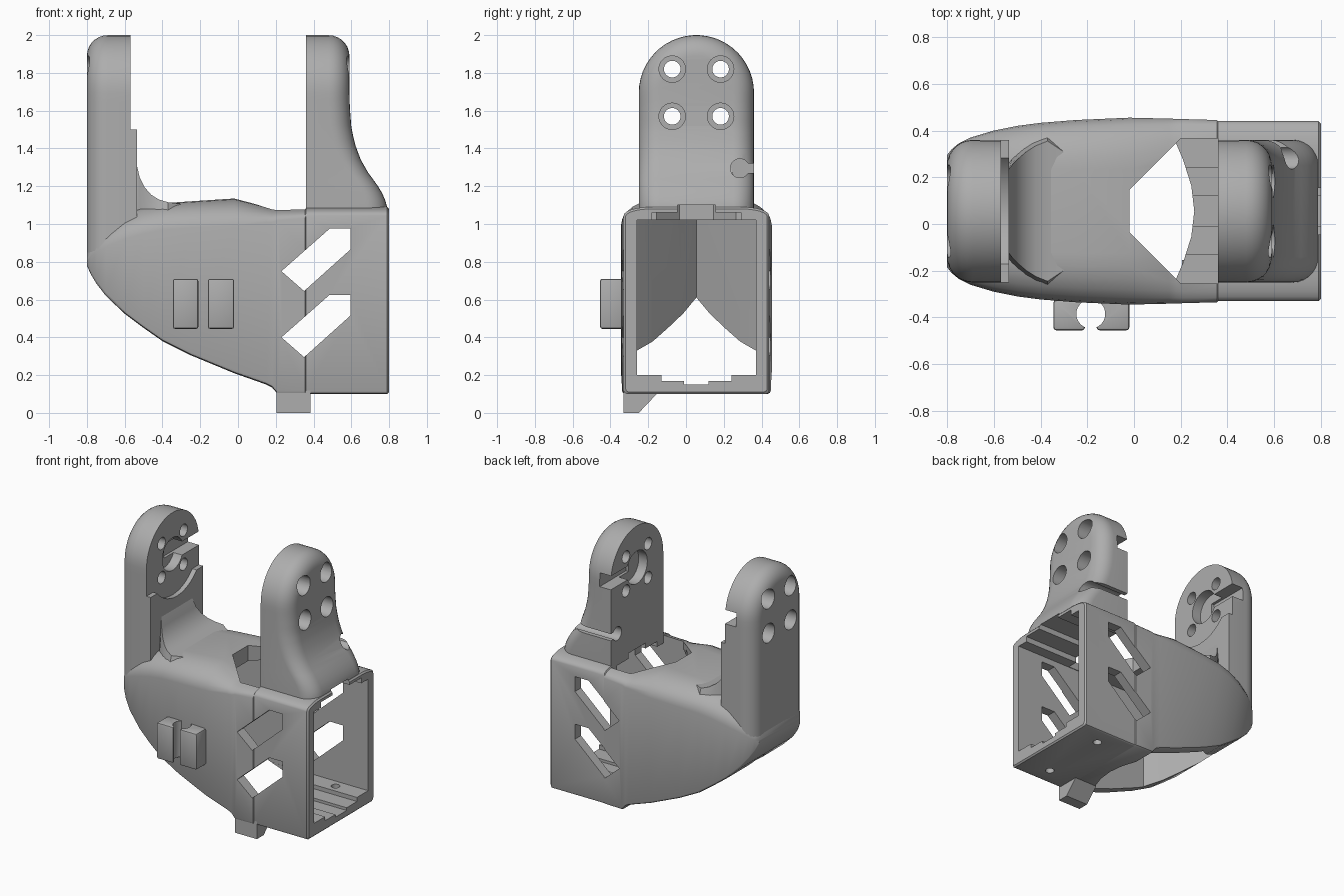
import bpy, bmesh, math

if "Cube" in bpy.data.objects:
    bpy.data.objects.remove(bpy.data.objects["Cube"])

CY = 0.055  # mid plane of the bracket in y
grey = bpy.data.materials.new("plain grey")
grey.diffuse_color = (0.42, 0.42, 0.42, 1)
grey.use_nodes = True
grey.node_tree.nodes["Principled BSDF"].inputs["Base Color"].default_value = grey.diffuse_color


def make(name, bm):
    bmesh.ops.recalc_face_normals(bm, faces=bm.faces[:])
    me = bpy.data.meshes.new(name)
    bm.to_mesh(me)
    bm.free()
    me.materials.append(grey)
    ob = bpy.data.objects.new(name, me)
    bpy.context.collection.objects.link(ob)
    return ob


def prism(name, pts, axis, a, b):
    """Extrude a 2D outline along an axis from a to b."""
    bm = bmesh.new()
    put = {"x": lambda u, v, t: (t, u, v), "y": lambda u, v, t: (u, t, v),
           "z": lambda u, v, t: (u, v, t)}[axis]
    lo, hi = [[bm.verts.new(put(u, v, t)) for u, v in pts] for t in (a, b)]
    bm.faces.new(lo)
    bm.faces.new(hi)
    n = len(pts)
    for i in range(n):
        j = (i + 1) % n
        bm.faces.new((lo[i], lo[j], hi[j], hi[i]))
    return make(name, bm)


def box(name, x, y, z):
    return prism(name, [(x[0], y[0]), (x[1], y[0]), (x[1], y[1]), (x[0], y[1])], "z", *z)


def circle(u, v, r, n=32):
    return [(u + r * math.cos(2 * math.pi * i / n), v + r * math.sin(2 * math.pi * i / n))
            for i in range(n)]


def loft(name, rings):
    """Skin mirror-symmetric rings and close both ends with cross strips."""
    bm = bmesh.new()
    vs = [[bm.verts.new(p) for p in r] for r in rings]
    n = len(rings[0])
    for a, b in zip(vs, vs[1:]):
        for i in range(n):
            j = (i + 1) % n
            bm.faces.new((a[i], a[j], b[j], b[i]))
    for r in (vs[0], vs[-1]):
        for i in range(n // 2 - 1):
            bm.faces.new((r[i], r[i + 1], r[n - 2 - i], r[n - 1 - i]))
    return make(name, bm)


def cut(ob, *cutters):
    for c in cutters:
        m = ob.modifiers.new("cut", "BOOLEAN")
        m.operation, m.solver, m.object = "DIFFERENCE", "EXACT", c
        bpy.context.view_layer.objects.active = ob
        bpy.ops.object.modifier_apply(modifier=m.name)


def interp(table, z):
    for (z0, x0), (z1, x1) in zip(table, table[1:]):
        if z <= z1:
            return x0 + (x1 - x0) * max(0, (z - z0) / (z1 - z0))
    return table[-1][1]


# Body shell: x, half width, bottom, shoulder start, top, shoulder width
stations = [
    (-0.80, 0.24, 0.78, 0.81, 0.86, 0.08), (-0.78, 0.265, 0.735, 0.83, 0.89, 0.09),
    (-0.75, 0.29, 0.685, 0.85, 0.93, 0.10), (-0.70, 0.315, 0.62, 0.88, 0.98, 0.12),
    (-0.60, 0.345, 0.525, 0.92, 1.05, 0.16), (-0.50, 0.365, 0.45, 0.95, 1.09, 0.19),
    (-0.40, 0.378, 0.38, 0.97, 1.11, 0.20), (-0.25, 0.39, 0.305, 0.98, 1.12, 0.21),
    (-0.02, 0.40, 0.21, 0.99, 1.135, 0.22), (0.15, 0.396, 0.15, 1.01, 1.09, 0.19),
    (0.18, 0.395, 0.135, 1.01, 1.085, 0.18), (0.21, 0.394, 0.10, 1.02, 1.083, 0.17),
    (0.355, 0.39, 0.10, 1.03, 1.083, 0.15), (0.36, 0.385, 0.10, 1.045, 1.09, 0.14),
    (0.79, 0.385, 0.10, 1.045, 1.09, 0.14), (0.80, 0.375, 0.11, 1.04, 1.08, 0.14)]
rings = []
for x, hw, zb, zs, zt, w in stations:
    half = [(hw - 0.018, zb), (hw - 0.005, zb + 0.006), (hw, zb + 0.018)]
    for i in range(7):
        a = i / 6 * math.pi / 2
        half.append((hw - w + w * math.cos(a), zs + (zt - zs) * math.sin(a)))
    rings.append([(x, CY - y, z) for y, z in half] + [(x, CY + y, z) for y, z in half[::-1]])
body = loft("body_shell", rings)

# Cutters for the hollow, floor, openings and side windows
mirror = lambda pts: [(x, CY + y) for x, y in pts] + [(x, CY - y) for x, y in pts[::-1] if y > 0]
cavity = prism("cavity_cutter", mirror([(-0.69, 0), (-0.38, 0.245), (-0.30, 0.315), (0.9, 0.315)]),
               "z", 0.2, 1.02)
floor_gap = prism("floor_gap_cutter", mirror([(-0.1, 0.314), (0.17, 0.314), (0.21, 0.22),
                                              (0.245, 0.11), (0.258, 0)]), "z", 0, 0.4)
roof_hole = prism("roof_hole_cutter", mirror([(-0.02, 0.09), (0.20, 0.31), (0.36, 0.31)]),
                  "z", 0.95, 1.3)
grooves = [box("groove_cutter", (0.1, 0.9), (CY - h, CY + h), z) for h, z in
           ((0.185, (0.17, 0.3)), (0.065, (0.15, 0.3)), (0.235, (0.95, 1.06)), (0.1, (0.95, 1.1)))]
windows = [prism("window_cutter", [(0.23, 0.75 - d), (0.35, 0.645 - d), (0.595, 0.865 - d),
                                   (0.595, 0.975 - d), (0.485, 0.975 - d)], "y", -0.6, 0.7)
           for d in (0, 0.35)]
screws = [prism("floor_screw_cutter", circle(0.58, CY + s * 0.25, 0.03), "z", 0, 0.3)
          for s in (-1, 1)]
cutters = [cavity, floor_gap, roof_hole] + grooves + windows + screws
cut(body, *cutters)


# Upright arms: rounded arches whose outer face follows a height profile
def arm(name, side, inner, outer, zb):
    levels = [zb + (1.695 - zb) * i / 18 for i in range(18)]
    R, r = 0.305, 0.11

    def ring(depth, inset, flat=None):
        h = [(R - inset, z) for z in levels]
        for i in range(13):
            a = (i + 0.0) / 12.5 * math.pi / 2
            h.append(((R - inset) * math.cos(a), 1.695 + (R - inset) * math.sin(a)))
        f = lambda z: side * (flat if flat is not None else interp(outer, z) - depth)
        return [(f(z), CY - y, z) for y, z in h] + [(f(z), CY + y, z) for y, z in h[::-1]]

    rs = [ring(0, 0, inner)]
    for i in range(8):
        a = i / 7 * math.pi / 2
        rs.append(ring(r * (1 - math.sin(a)), r * (1 - math.cos(a))))
    ob = loft(name, rs)
    span = lambda a, b: sorted((side * a, side * b))
    cs = []
    # four counterbored bolt holes
    for y in (CY - 0.128, CY + 0.128):
        for z in (1.57, 1.82):
            cs.append(prism("bolt_cutter", circle(y, z, 0.044), "x", *span(0.2, 1)))
            cs.append(prism("bore_cutter", circle(y, z, 0.07), "x", *span(inner + 0.11, 1)))
    # round horn seat with a slot running out to the back edge
    cs.append(prism("horn_cutter", circle(CY, 1.695, 0.12), "x", *span(inner - 0.1, inner + 0.07)))
    cs.append(box("slot_cutter", span(inner - 0.1, inner + 0.09), (CY, 0.5), (1.645, 1.745)))
    cut(ob, *cs)
    cutters.extend(cs)
    return ob


left_arm = arm("left_arm", -1, 0.57, [(0, 0.8), (2, 0.8)], 0.82)
cut(left_arm, cavity)
right_arm = arm("right_arm", 1, 0.36,
                [(1.06, 0.79), (1.11, 0.787), (1.16, 0.765), (1.21, 0.735), (1.27, 0.69),
                 (1.34, 0.65), (1.42, 0.62), (1.51, 0.60), (1.62, 0.592), (1.70, 0.59)], 1.06)
# Cable keyhole along the back edge of the right arm
keyhole = [prism("key_cutter", circle(0.285, 1.295, 0.05), "x", 0.2, 1),
           box("key_slot_cutter", (0.2, 1), (0.28, 0.5), (1.27, 1.32))]
cut(right_arm, grooves[-1], *keyhole)
cutters += keyhole

# Inner pad of the left arm with a scooped top
pad = box("left_arm_pad", (-0.6, -0.535), (CY - 0.305, CY + 0.305), (0.95, 1.5))
scoop = prism("scoop_cutter", circle(CY, 1.695, 0.3, 48), "x", -0.7, -0.4)
cut(pad, scoop, cavity)
cutters.append(scoop)

# Saddle fillet between the left arm and the body top
saddle = [(-0.56, 1.34, 0.17), (-0.535, 1.31, 0.18), (-0.52, 1.245, 0.20), (-0.495, 1.195, 0.225),
          (-0.46, 1.155, 0.255), (-0.42, 1.13, 0.28), (-0.37, 1.115, 0.30), (-0.25, 1.10, 0.22)]
loft("saddle_fillet", [[(x, CY - h - 0.03, 1.03), (x, CY - h, z), (x, CY + h, z),
                        (x, CY + h + 0.03, 1.03)] for x, z, h in saddle])

# Cable clip on the front: two jaws around a round channel
channel = prism("channel_cutter", circle(-0.185, -0.385, 0.062), "z", 0.3, 0.9)
cutters.append(channel)
for name, x in (("clip_jaw_left", (-0.345, -0.21)), ("clip_jaw_right", (-0.16, -0.02))):
    jaw = box(name, x, (-0.455, -0.325), (0.445, 0.71))
    bev = jaw.modifiers.new("bevel", "BEVEL")
    bev.width, bev.segments = 0.012, 2
    bpy.context.view_layer.objects.active = jaw
    bpy.ops.object.modifier_apply(modifier="bevel")
    cut(jaw, channel)

# Wedge foot under the front edge
prism("foot_tab", [(-0.33, 0), (-0.25, 0), (-0.155, 0.1), (-0.155, 0.13), (-0.33, 0.13)],
      "x", 0.205, 0.385)

for c in cutters:
    bpy.data.objects.remove(c, do_unlink=True)
for ob in bpy.context.scene.objects:
    ob.select_set(True)
    bpy.context.view_layer.objects.active = ob
bpy.ops.object.shade_smooth_by_angle(angle=math.radians(32))
